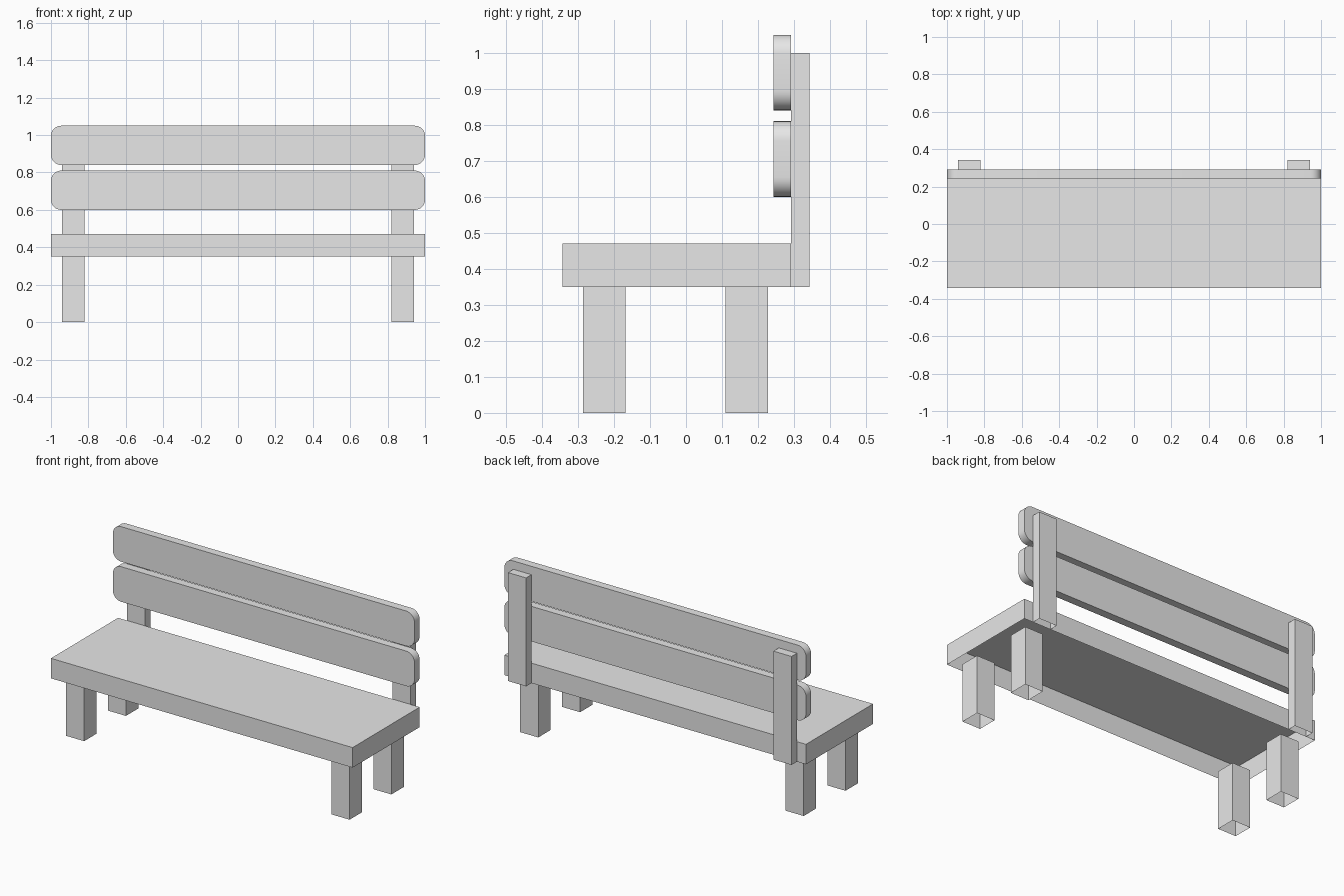
import bpy, bmesh, math

default = bpy.data.objects.get("Cube")
if default:
    bpy.data.objects.remove(default, do_unlink=True)

grey = bpy.data.materials.new("plain_grey")
grey.use_nodes = True
grey.diffuse_color = (0.8, 0.8, 0.8, 1)
grey.node_tree.nodes["Principled BSDF"].inputs["Base Color"].default_value = (0.8, 0.8, 0.8, 1)


def finish(name, bm):
    mesh = bpy.data.meshes.new(name)
    bm.to_mesh(mesh)
    bm.free()
    mesh.materials.append(grey)
    obj = bpy.data.objects.new(name, mesh)
    bpy.context.collection.objects.link(obj)
    return obj


def open_box(name, x, y, z):
    """Box between the given (low, high) limits, open underneath."""
    bm = bmesh.new()
    bmesh.ops.create_cube(bm, size=1)
    bm.normal_update()
    base = [f for f in bm.faces if f.normal.z < -0.9]
    bmesh.ops.delete(bm, geom=base, context="FACES")
    for v in bm.verts:
        v.co = [(lo + hi) / 2 + c * (hi - lo) for c, (lo, hi) in zip(v.co, (x, y, z))]
    return finish(name, bm)


def rounded_slat(name, low, high, front=0.243, back=0.292, radius=0.055, steps=8):
    """Board with four rounded corners in its front outline."""
    bm = bmesh.new()
    mid, half = (low + high) / 2, (high - low) / 2 - radius
    outline = []
    for corner, (sx, sz) in enumerate(((1, 1), (-1, 1), (-1, -1), (1, -1))):
        for i in range(steps + 1):
            a = math.pi / 2 * (corner + i / steps)
            outline.append(bm.verts.new((sx * (1 - radius) + radius * math.cos(a), front,
                                         mid + sz * half + radius * math.sin(a))))
    face = bm.faces.new(outline)
    extruded = bmesh.ops.extrude_face_region(bm, geom=[face], use_keep_orig=True)["geom"]
    for v in extruded:
        if isinstance(v, bmesh.types.BMVert):
            v.co.y = back
    bmesh.ops.recalc_face_normals(bm, faces=bm.faces)
    obj = finish(name, bm)
    bpy.ops.object.select_all(action="DESELECT")
    obj.select_set(True)
    bpy.context.view_layer.objects.active = obj
    bpy.ops.object.shade_smooth_by_angle(angle=math.radians(30))


# Seat
open_box("seat", (-1, 1), (-0.343, 0.292), (0.35, 0.47))

# Legs and back posts on each side
for side, x in (("left", (0.82, 0.94)), ("right", (-0.94, -0.82))):
    open_box("front_leg_" + side, x, (-0.286, -0.168), (0, 0.35))
    open_box("rear_leg_" + side, x, (0.11, 0.228), (0, 0.35))
    open_box("back_post_" + side, x, (0.292, 0.343), (0.35, 1.0))

# Backrest
rounded_slat("lower_back_slat", 0.60, 0.81)
rounded_slat("upper_back_slat", 0.84, 1.05)
